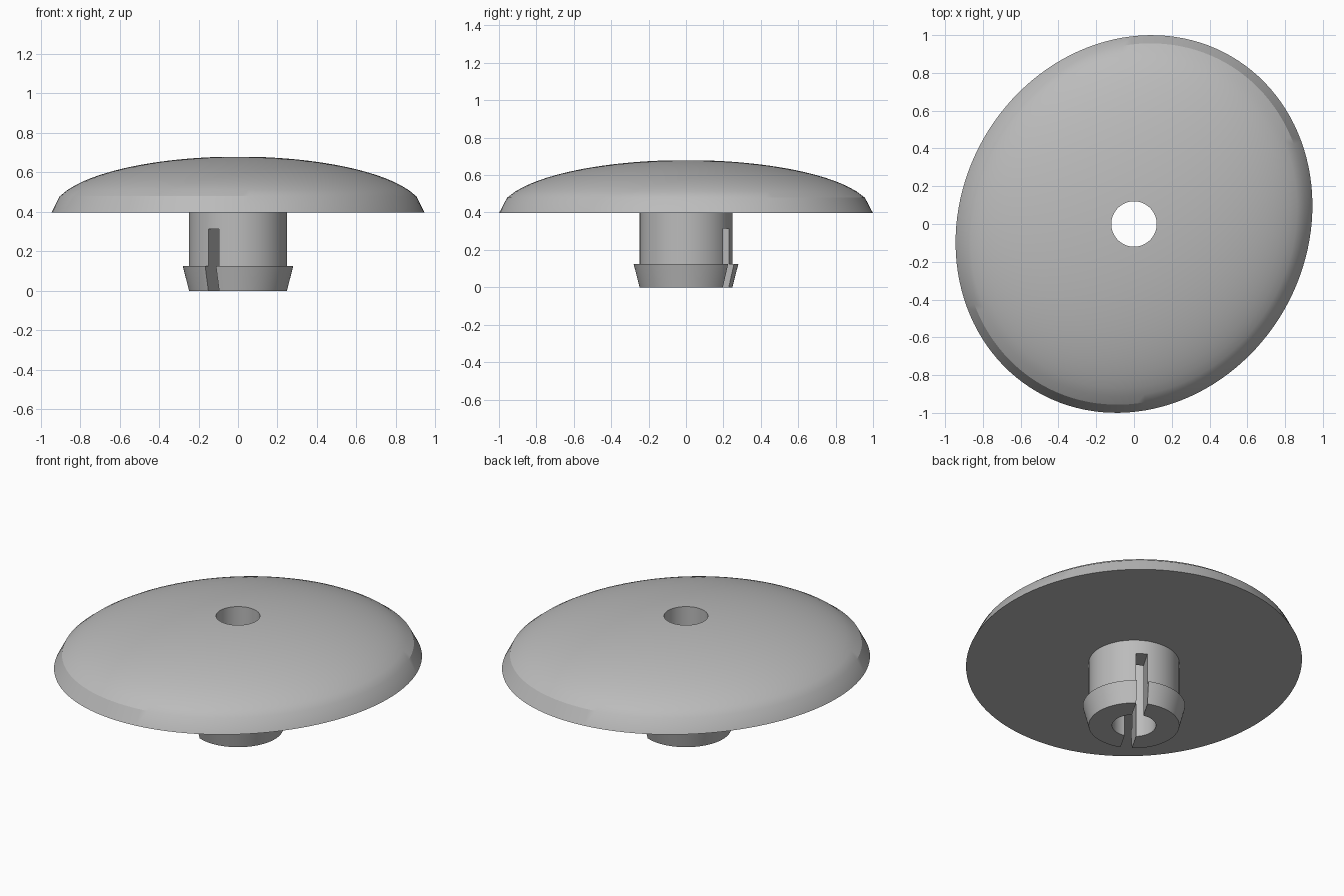
import bpy, bmesh
from math import sin, cos, pi, sqrt, radians
from mathutils import Matrix

if "Cube" in bpy.data.objects:
    bpy.data.objects.remove(bpy.data.objects["Cube"], do_unlink=True)

SEGMENTS = 128
BORE, STEM = 0.12, 0.248            # radii
BASE, RISE = 0.397, 0.283           # dome underside height and dome height
MAJOR, MINOR = 1.026, 0.916         # half axes of the oval dome
TURN = radians(60)                  # direction of the long axis and the slot

grey = bpy.data.materials.new("light grey plastic")
grey.use_nodes = True
colour = (0.5, 0.5, 0.5, 1)
grey.diffuse_color = colour
grey.node_tree.nodes["Principled BSDF"].inputs["Base Color"].default_value = colour


def circle(radius, z):
    return [(radius * cos(2 * pi * i / SEGMENTS), radius * sin(2 * pi * i / SEGMENTS), z)
            for i in range(SEGMENTS)]


def dome_ring(t):
    """Ring on the dome, from the rim (t = 0) to the bore (t = 1)."""
    k = sin(t * pi / 2)
    ring = []
    for x, y, _ in circle(1, 0):
        px = x * (MAJOR * (1 - k) + BORE * k)
        py = y * (MINOR * (1 - k) + BORE * k)
        inside = 1 - (px / MAJOR) ** 2 - (py / MINOR) ** 2
        ring.append((px, py, BASE + RISE * sqrt(max(0, inside))))
    return ring


def loft(name, rings):
    """Closed skin through a loop of rings, turned to the long axis."""
    bm = bmesh.new()
    loops = [[bm.verts.new(p) for p in ring] for ring in rings]
    for a, b in zip(loops, loops[1:] + loops[:1]):
        for i in range(SEGMENTS):
            j = (i + 1) % SEGMENTS
            bm.faces.new((a[i], a[j], b[j], b[i]))
    bmesh.ops.recalc_face_normals(bm, faces=bm.faces)
    bm.transform(Matrix.Rotation(TURN, 4, "Z"))
    mesh = bpy.data.meshes.new(name)
    bm.to_mesh(mesh)
    bm.free()
    mesh.materials.append(grey)
    obj = bpy.data.objects.new(name, mesh)
    bpy.context.collection.objects.link(obj)
    return obj


def smooth(obj):
    bpy.ops.object.select_all(action="DESELECT")
    obj.select_set(True)
    bpy.context.view_layer.objects.active = obj
    bpy.ops.object.shade_smooth_by_angle(angle=radians(25))


# Oval dome with flat underside and round bore
steps = 32
dome = loft("dome_cap", [circle(BORE, BASE)] + [dome_ring(i / steps) for i in range(steps + 1)])
smooth(dome)

# Hollow stem with a tapered snap collar
profile = [(BORE, 0), (STEM, 0), (0.28, 0.125), (STEM, 0.125), (STEM, BASE), (BORE, BASE)]
stem = loft("snap_stem", [circle(r, z) for r, z in profile])

# Slot that splits the stem into two prongs
bpy.ops.mesh.primitive_cube_add(size=1, location=(0, 0, 0.107), rotation=(0, 0, TURN))
cutter = bpy.context.object
cutter.name = "slot_cutter"
cutter.scale = (0.8, 0.063, 0.414)
cutter.hide_render = True
cutter.hide_viewport = True
cut = stem.modifiers.new("slot", "BOOLEAN")
cut.operation = "DIFFERENCE"
cut.solver = "EXACT"
cut.object = cutter

# Bake the slot so edges stay sharp, then drop the cutter
bpy.context.view_layer.update()
baked = bpy.data.meshes.new_from_object(stem.evaluated_get(bpy.context.evaluated_depsgraph_get()))
stem.modifiers.clear()
stem.data = baked
bpy.data.objects.remove(cutter, do_unlink=True)
smooth(stem)
